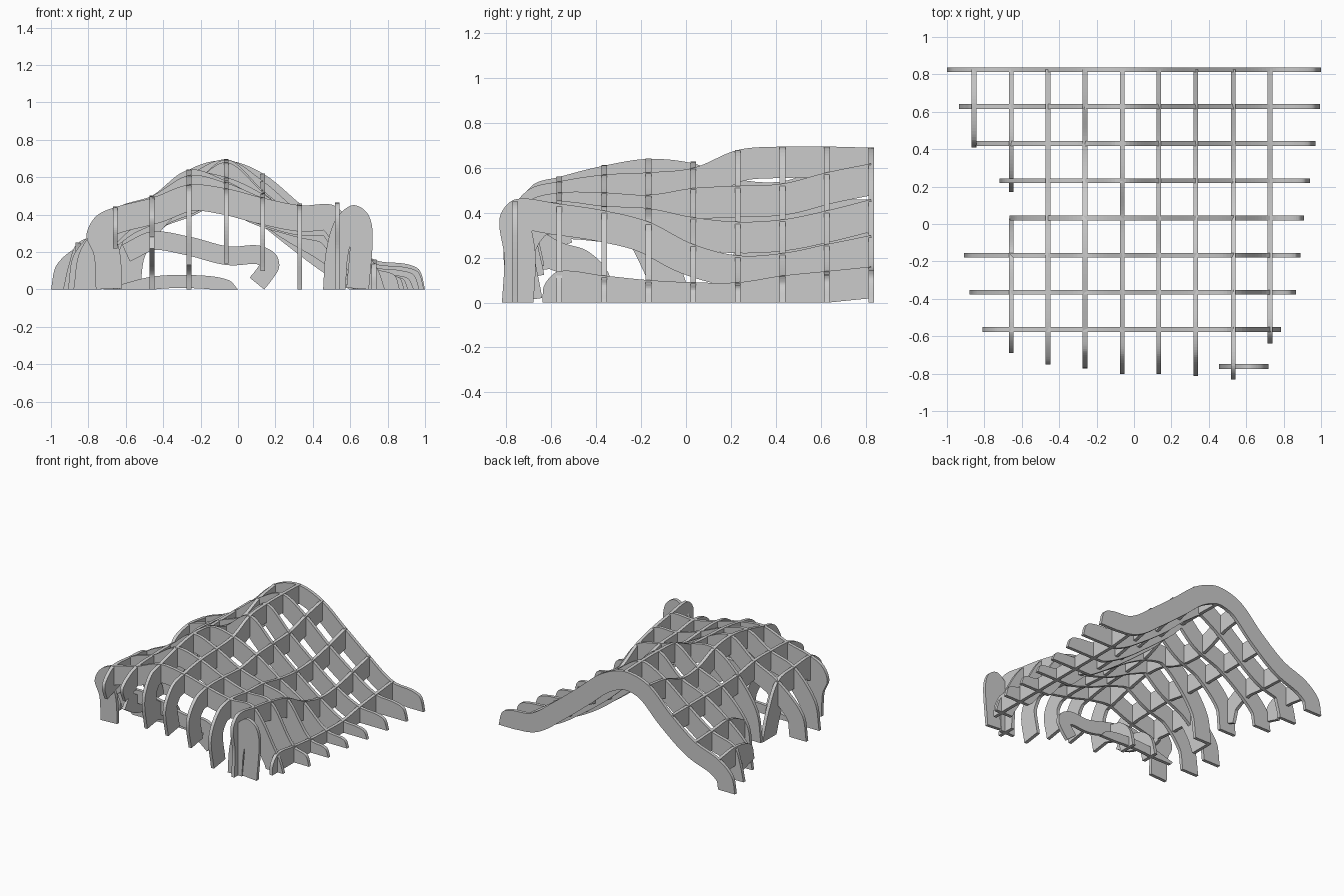
import bpy
from mathutils import Vector

if "Cube" in bpy.data.objects:
    bpy.data.objects.remove(bpy.data.objects["Cube"])

THICK = 0.025   # sheet thickness
DEPTH = 0.14    # band depth of each rib
BACK = 0.835    # rear limit of the long ribs
XS = [-.855, -.657, -.46, -.262, -.063, .133, .33, .53, .727]

# canopy height where the ribs cross: y, left foot, right foot, first column, heights
ROWS = [
    (.825, -1.0, 1.0, 0, [.23, .31, .46, .64, .69, .62, .46, .30, .16]),
    (.628, -.935, .995, 0, [.25, .32, .46, .61, .695, .58, .41, .26, .14]),
    (.430, -.87, .97, 1, [.20, .33, .46, .54, .695, .53, .37, .22, .12]),
    (.231, -.72, .94, 2, [0, .24, .46, .55, .68, .52, .36, .21, .09]),
    (.032, -.665, .91, 2, [0, .28, .47, .62, .60, .51, .38, .26, .09]),
    (-.167, -.91, .89, 1, [0, .40, .50, .64, .58, .48, .42, .36, .10]),
    (-.365, -.88, .865, 1, [0, .43, .50, .61, .57, .49, .43, .41, .12]),
    (-.564, -.82, .785, 1, [0, .44, .49, .56, .54, .49, .45, .44, .14]),
]


def smooth(points, steps=10):
    """Catmull-Rom curve through 2D points."""
    p = [Vector(q) for q in points]
    p = [p[0] * 2 - p[1]] + p + [p[-1] * 2 - p[-2]]
    out = []
    for i in range(1, len(p) - 2):
        a, b, c, d = p[i - 1:i + 3]
        # tangents limited by the span, so uneven spacing does not overshoot
        span = (c - b).length
        m1 = (c - a) * (span / max((c - b).length + (b - a).length, 1e-6))
        m2 = (d - b) * (span / max((d - c).length + (c - b).length, 1e-6))
        for k in range(steps):
            t = k / steps
            out.append(b * (2*t**3 - 3*t**2 + 1) + m1 * (t**3 - 2*t**2 + t)
                       + c * (3*t**2 - 2*t**3) + m2 * (t**3 - t**2))
    out.append(p[-2])
    return out


def rib(name, axis, pos, points, depth=DEPTH):
    """Flat curved band standing in the plane axis = pos."""
    top = smooth(points)
    n = len(top)
    verts, faces = [], []
    for i, p in enumerate(top):
        tan = (top[min(i + 1, n - 1)] - top[max(i - 1, 0)]).normalized()
        inner = p + Vector((tan.y, -tan.x)) * depth
        for q in (p, inner):
            z = max(q.y, 0)
            u = min(q.x, BACK) if axis == 'x' else q.x
            for off in (-THICK / 2, THICK / 2):
                verts.append((pos + off, u, z) if axis == 'x' else (u, pos + off, z))
    for i in range(n - 1):
        a, b = i * 4, i * 4 + 4
        for j, k in ((0, 1), (1, 3), (3, 2), (2, 0)):
            faces.append((a + j, a + k, b + k, b + j))
    e = (n - 1) * 4
    faces += [(0, 2, 3, 1), (e, e + 1, e + 3, e + 2)]
    if axis == 'x':
        faces = [f[::-1] for f in faces]
    me = bpy.data.meshes.new(name)
    me.from_pydata(verts, [], faces)
    me.update()
    ob = bpy.data.objects.new(name, me)
    bpy.context.collection.objects.link(ob)


# ribs running left to right, with a foot at each side
for r, (y, xl, xr, first, h) in enumerate(ROWS):
    body = [(XS[c], h[c]) for c in range(first, 9)]
    if y < -.5:
        left = [(-.76, 0), (-.77, .18), (-.81, .29), (-.76, .39)]
    elif first == 0:
        left = [(xl, 0), (xl + .03, .13)]
    else:
        left = [(xl, 0), (xl + .04, .5 * h[first])]
    right = [(xr - .03, .65 * h[8]), (xr, 0)]
    if y > .2:
        right.insert(0, (xr - .1, .85 * h[8]))
    rib(f"cross_rib_{r}", 'y', y, left + body + right)

# small front leg and the lower bands under the front lip
rib("front_leg", 'y', -.762, [(.455, 0), (.47, .2), (.52, .37), (.61, .45),
                              (.69, .41), (.72, .3), (.70, 0)], .12)
rib("front_lower_band", 'y', -.564, [(-.62, .24), (-.46, .31), (-.25, .28), (-.05, .23),
                                     (.11, .235), (.2, .19), (.22, .12), (.18, .05), (.14, 0)], .1)
rib("front_ground_band", 'y', -.365, [(-.65, .02), (-.45, .07), (-.2, .075), (-.05, .05), (0, 0)], .07)
# inner legs curling from the front lip back to the ground
for c in (2, 3):
    rib(f"inner_leg_{c}", 'x', XS[c], [(-.66, .33), (-.56, .27), (-.44, .23), (-.35, .14), (-.31, 0)], .13)

# ribs running front to back: front reach and height of the lip's lower end
LIPS = {1: (-.69, .22), 2: (-.75, .28), 3: (-.77, .13), 4: (-.80, .14),
        5: (-.80, .10), 6: (-.81, 0), 7: (-.83, 0), 8: (-.64, 0)}
for c, (yf, low) in LIPS.items():
    zt = ROWS[-1][4][c] - .04
    lip = [(yf + .03, low), (yf, low + .6 * (zt - low)), (yf + .4 * (-.564 - yf), zt)]
    if c == 7:
        lip = [(yf + .01, 0), (yf + .02, .2), (yf, .38), (yf + .07, .46)]
    if c == 8:
        lip = [(yf, 0), (yf + .01, .08)]
    body = [(row[0], row[4][c]) for row in reversed(ROWS)]
    if c == 1:
        # left rib is split by the side opening
        rib("long_rib_1_front", 'x', XS[1], lip + body[:3] + [(-.05, .22), (.03, 0)], .16)
        rib("long_rib_1_back", 'x', XS[1], [(.17, .1)] + body[4:])
    else:
        rib(f"long_rib_{c}", 'x', XS[c], lip + body)
rib("long_rib_0", 'x', XS[0], [(.41, .08), (.45, .2), (.628, .25), (.825, .23)])
